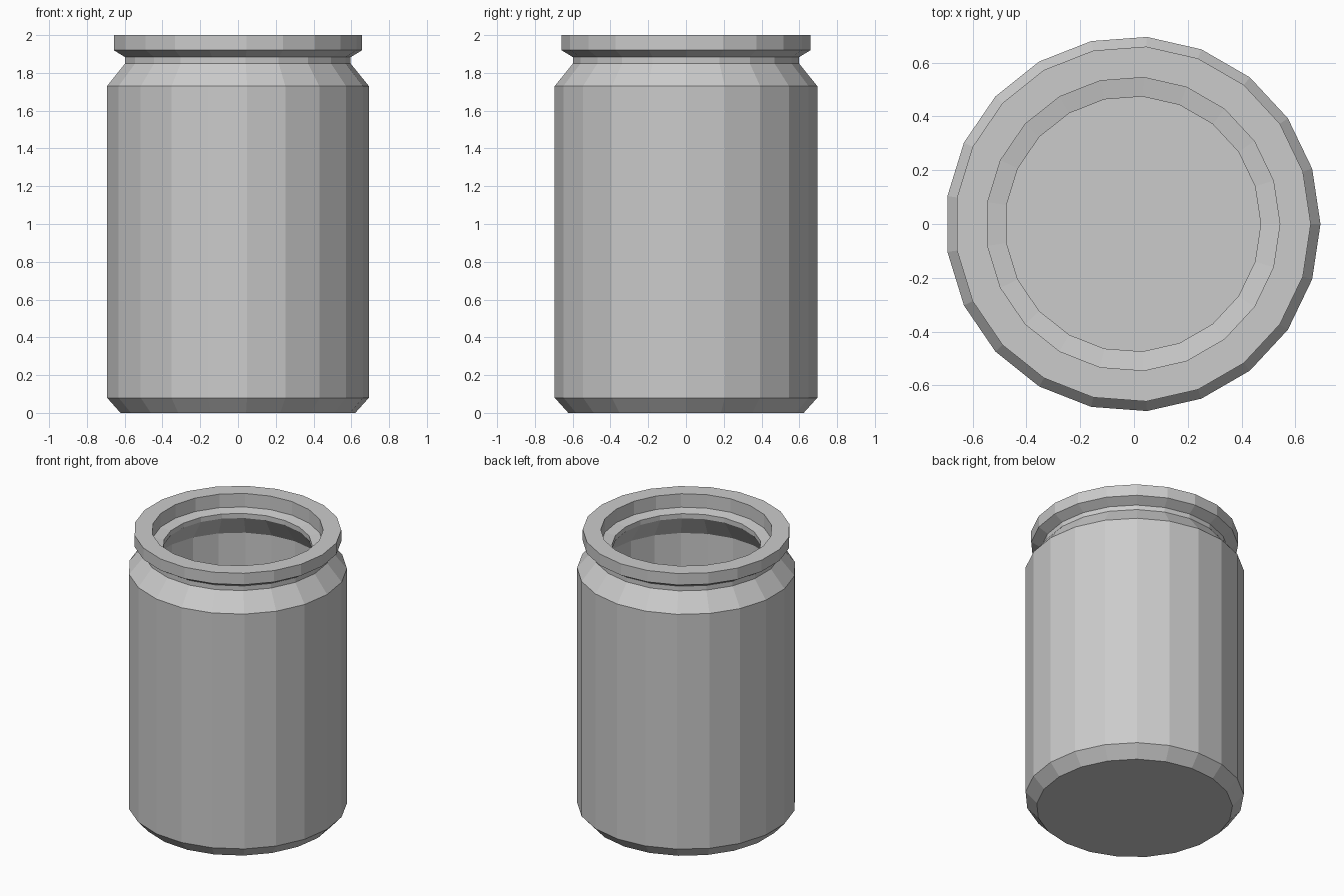
import bpy, bmesh
from math import cos, sin, tau

if "Cube" in bpy.data.objects:
    bpy.data.objects.remove(bpy.data.objects["Cube"])

SIDES = 21
X_SHIFT = -0.004  # odd side count: recentre the bounds

# Wall profile (radius, height): outer foot, up over the lip, down the inside
PROFILE = [
    (0.625, 0.0), (0.697, 0.08), (0.697, 1.73), (0.60, 1.85), (0.60, 1.883),
    (0.661, 1.92), (0.661, 2.0),                    # outer lip
    (0.546, 2.0), (0.546, 1.905), (0.475, 1.893),   # inner lip and ledge
    (0.475, 1.86), (0.577, 1.71), (0.577, 0.16), (0.54, 0.11),
]


def lathe(name, profile):
    """Faceted revolve around z, closed with flat faces at both ends."""
    bm = bmesh.new()
    rings = [[bm.verts.new((r * cos(tau * i / SIDES) + X_SHIFT,
                            r * sin(tau * i / SIDES), z))
              for i in range(SIDES)] for r, z in profile]
    for a, b in zip(rings, rings[1:]):
        for i in range(SIDES):
            j = (i + 1) % SIDES
            bm.faces.new((a[i], a[j], b[j], b[i]))
    bm.faces.new(list(reversed(rings[0])))
    bm.faces.new(rings[-1])
    bmesh.ops.recalc_face_normals(bm, faces=bm.faces)
    mesh = bpy.data.meshes.new(name)
    bm.to_mesh(mesh)
    bm.free()
    obj = bpy.data.objects.new(name, mesh)
    bpy.context.collection.objects.link(obj)
    return obj


# Open hollow jar with a thick wall
lathe("jar", PROFILE)
